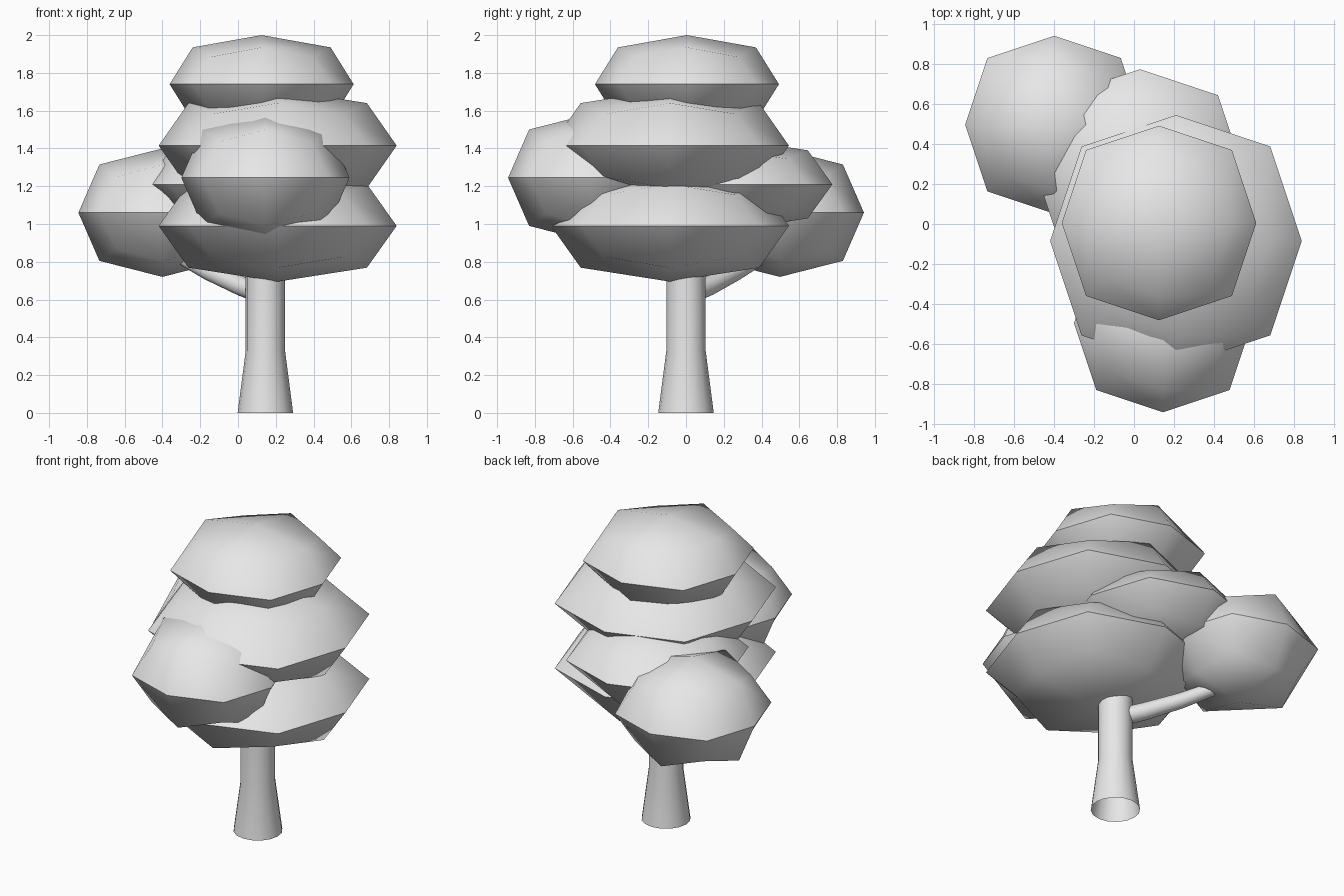
import bpy
import bmesh
import math
from mathutils import Vector

cube = bpy.data.objects.get("Cube")
if cube:
    bpy.data.objects.remove(cube, do_unlink=True)

# One plain colour for the whole tree
grey = bpy.data.materials.new("light_grey")
grey.use_nodes = True
grey.diffuse_color = (0.8, 0.8, 0.8, 1)
grey.node_tree.nodes["Principled BSDF"].inputs["Base Color"].default_value = (0.8, 0.8, 0.8, 1)


def add_object(name, bm):
    for face in bm.faces:
        face.smooth = True
    mesh = bpy.data.meshes.new(name)
    bm.to_mesh(mesh)
    bm.free()
    mesh.materials.append(grey)
    obj = bpy.data.objects.new(name, mesh)
    bpy.context.collection.objects.link(obj)
    return obj


def leaf_clump(name, centre, radius, height):
    """Rounded cube: face centres stay out, edge middles and corners pull in."""
    bm = bmesh.new()
    bmesh.ops.create_cube(bm, size=2)
    bmesh.ops.subdivide_edges(bm, edges=bm.edges[:], cuts=1, use_grid_fill=True)
    pull = {1: 1.0, 2: 0.75, 3: 5 / 9}
    for v in bm.verts:
        v.co *= pull[sum(abs(c) > 0.5 for c in v.co)]
    bmesh.ops.scale(bm, vec=(radius, radius, height), verts=bm.verts)
    bm.normal_update()
    # Crisp rim round the middle and at the steep creases
    for e in bm.edges:
        on_rim = all(abs(v.co.z) < 0.001 for v in e.verts)
        e.smooth = not (on_rim or e.calc_face_angle() > math.radians(49.5))
    add_object(name, bm).location = centre


def tube(name, points, radii, sides, upright=False):
    """Open tube through the points, with one radius for each."""
    bm = bmesh.new()
    points = [Vector(p) for p in points]
    rings = []
    for i, (p, r) in enumerate(zip(points, radii)):
        along = points[min(i + 1, len(points) - 1)] - points[max(i - 1, 0)]
        turn = along.to_track_quat('Z', 'Y')
        if upright:
            turn.identity()
        ring = []
        for k in range(sides):
            a = math.tau * k / sides
            ring.append(bm.verts.new(p + turn @ Vector((r * math.cos(a), r * math.sin(a), 0))))
        rings.append(ring)
    for low, high in zip(rings, rings[1:]):
        for k in range(sides):
            n = (k + 1) % sides
            bm.faces.new((low[k], low[n], high[n], high[k]))
    add_object(name, bm)


# Foliage
leaf_clump("top_foliage", (0.125, 0.005, 1.74), 0.487, 0.26)
leaf_clump("middle_foliage", (0.21, -0.085, 1.415), 0.63, 0.3)
leaf_clump("lower_foliage", (0.21, -0.085, 0.99), 0.63, 0.295)
leaf_clump("front_foliage", (0.145, -0.497, 1.245), 0.445, 0.34)
leaf_clump("right_foliage", (-0.4, 0.497, 1.06), 0.445, 0.34)
leaf_clump("back_foliage", (0.03, 0.255, 1.21), 0.52, 0.24)

# Trunk, flared and open at the foot, and the side branch
tube("trunk", [(0.145, 0, z) for z in (0, 0.33, 0.8)], (0.147, 0.104, 0.104), 16, True)
tube("branch", [(0.12, 0.03, 0.635), (0.02, 0.115, 0.67), (-0.15, 0.26, 0.745),
                (-0.27, 0.37, 0.81), (-0.36, 0.45, 0.87)],
     (0.055, 0.053, 0.047, 0.042, 0.036), 12)
